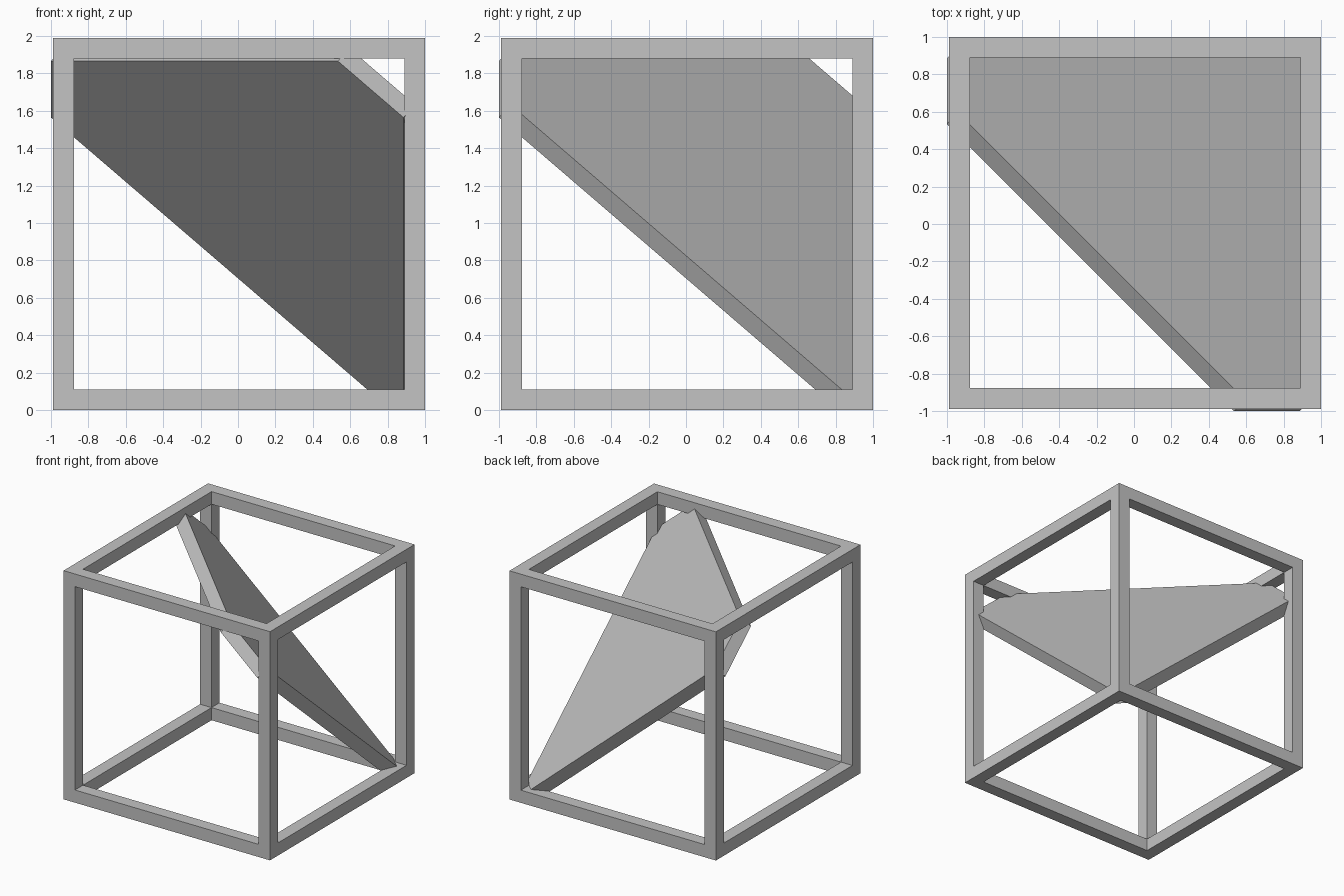
import bpy
import bmesh
from mathutils import Vector

old = bpy.data.objects.get("Cube")
if old:
    bpy.data.objects.remove(old, do_unlink=True)

# One plain grey for the whole model
grey = bpy.data.materials.new("light_grey")
grey.use_nodes = True
colour = (0.55, 0.55, 0.55, 1)
grey.diffuse_color = colour
grey.node_tree.nodes["Principled BSDF"].inputs["Base Color"].default_value = colour


def add_object(name, bm):
    bmesh.ops.recalc_face_normals(bm, faces=bm.faces)
    mesh = bpy.data.meshes.new(name)
    bm.to_mesh(mesh)
    bm.free()
    mesh.materials.append(grey)
    obj = bpy.data.objects.new(name, mesh)
    bpy.context.collection.objects.link(obj)
    return obj


def add_bar(name, low, high):
    bm = bmesh.new()
    bmesh.ops.create_cube(bm, size=1)
    low, high = Vector(low), Vector(high)
    for v in bm.verts:
        v.co = (low + high) / 2 + v.co * (high - low)
    add_object(name, bm)


# Open cube frame: posts at the corners, rails between them
BAR = 0.11
LOW, HIGH, TOP = -0.988, 1.0, 1.99
IN_LOW, IN_HIGH = LOW + BAR, HIGH - BAR
sides_x = {"right": LOW, "left": IN_HIGH}
sides_y = {"front": LOW, "back": IN_HIGH}
levels = {"bottom": 0, "top": TOP - BAR}

for sx, x in sides_x.items():
    for sy, y in sides_y.items():
        add_bar(f"post_{sy}_{sx}", (x, y, 0), (x + BAR, y + BAR, TOP))
for level, z in levels.items():
    for sx, x in sides_x.items():
        add_bar(f"rail_{level}_{sx}", (x, IN_LOW, z), (x + BAR, IN_HIGH, z + BAR))
    for sy, y in sides_y.items():
        add_bar(f"rail_{level}_{sy}", (IN_LOW, y, z), (IN_HIGH, y + BAR, z + BAR))

# Diagonal plate: a sloping plane x + y + SLOPE * z = OFFSET trimmed to the
# bar centre lines, thickened downwards at right angles to itself
SLOPE, OFFSET = 1.163, 1.905
near, far, roof, foot = -0.94, 0.945, 1.935, 0.075


def solve_z(x, y):
    return Vector((x, y, (OFFSET - x - y) / SLOPE))


def solve_y(x, z):
    return Vector((x, OFFSET - x - SLOPE * z, z))


def swap(p):
    return Vector((p.y, p.x, p.z))


half = [solve_y(near, roof), solve_z(near, far), swap(solve_y(far, foot))]
outline = half + [swap(p) for p in reversed(half)]

bm = bmesh.new()
face = bm.faces.new([bm.verts.new(p) for p in outline])
down = -Vector((1, 1, SLOPE)).normalized() * BAR
result = bmesh.ops.extrude_face_region(bm, geom=[face], use_keep_orig=True)
moved = [g for g in result["geom"] if isinstance(g, bmesh.types.BMVert)]
bmesh.ops.translate(bm, verts=moved, vec=down)
add_object("diagonal_plate", bm)
